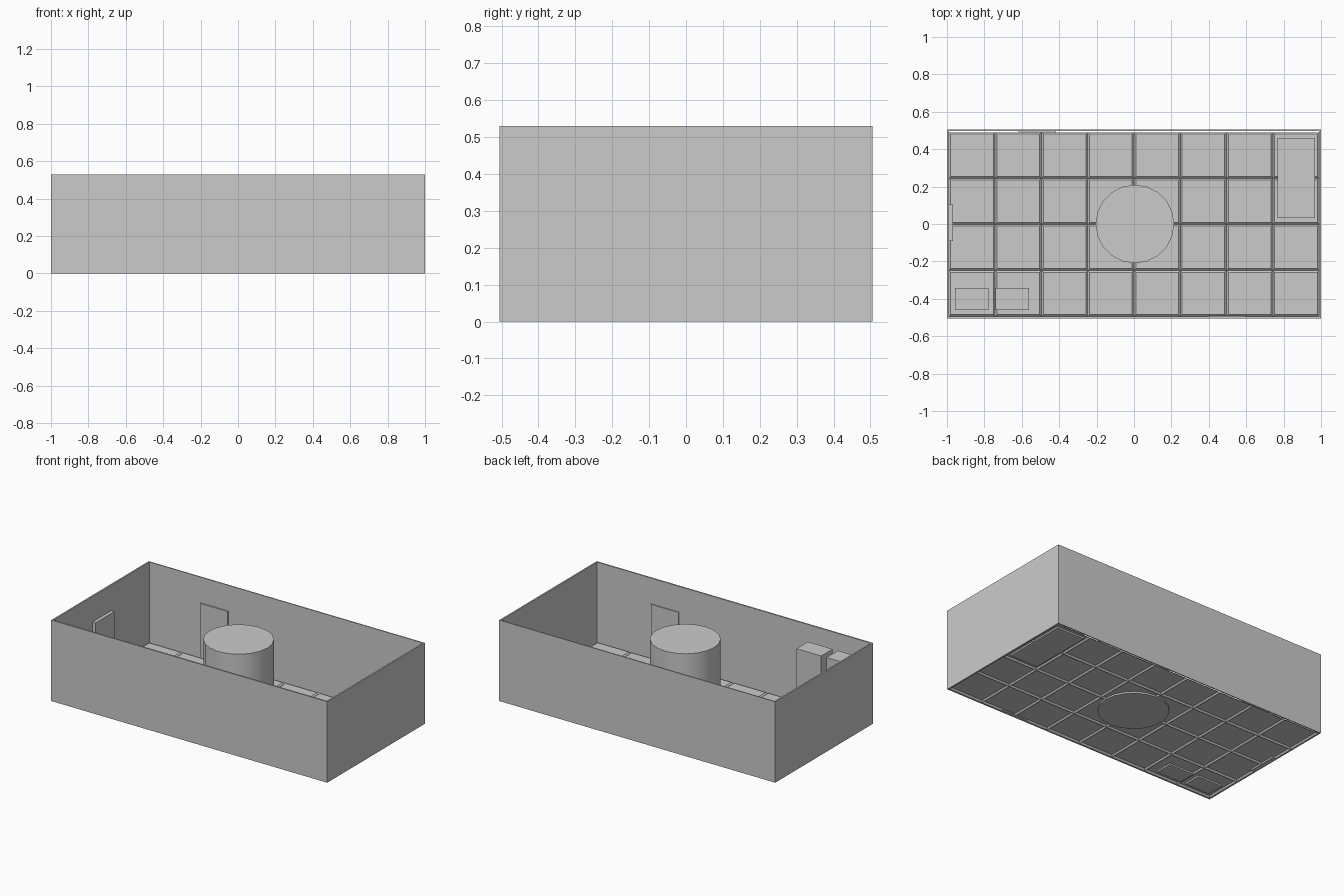
import bpy, bmesh, math

if "Cube" in bpy.data.objects:
    bpy.data.objects.remove(bpy.data.objects["Cube"])


def finish(bm, name):
    bmesh.ops.recalc_face_normals(bm, faces=bm.faces)
    me = bpy.data.meshes.new(name)
    bm.to_mesh(me)
    bm.free()
    ob = bpy.data.objects.new(name, me)
    bpy.context.collection.objects.link(ob)
    return ob


def box(name, x, y, z):
    """Box from (min, max) pairs."""
    bm = bmesh.new()
    bmesh.ops.create_cube(bm, size=1)
    for v in bm.verts:
        for i, (lo, hi) in enumerate((x, y, z)):
            v.co[i] = lo if v.co[i] < 0 else hi
    return finish(bm, name)


# Outer walls, open above and below
H, T = 0.53, 0.01
box("front_wall", (-1, 1), (-0.505, -0.495), (0, H))
box("back_wall", (-1, 1), (0.498, 0.505), (0, H))
box("left_wall", (-1, -1 + T), (-0.495, 0.498), (0, H))
box("right_wall", (1 - T, 1), (-0.495, 0.498), (0, H))

# Floor panels: open shells with sloped borders, leaving a slit at the back
px, py, rim, rise = 0.2475, 0.246, 0.01, 0.01
bm = bmesh.new()
for i in range(8):
    for j in range(4):
        x0, y0 = -0.99 + i * px, -0.494 + j * py
        corners = ((0, 0), (1, 0), (1, 1), (0, 1))
        low = [bm.verts.new((x0 + a * px, y0 + b * py, 0)) for a, b in corners]
        top = [bm.verts.new((x0 + rim + a * (px - 2 * rim),
                             y0 + rim + b * (py - 2 * rim), rise))
               for a, b in corners]
        bm.faces.new(top)
        for k in range(4):
            n = (k + 1) % 4
            bm.faces.new((low[k], low[n], top[n], top[k]))
floor = finish(bm, "floor_panels")
for p in floor.data.polygons:
    if p.normal.z < 0:
        p.flip()

# Central column
bpy.ops.mesh.primitive_cylinder_add(vertices=20, radius=0.21, depth=0.48,
                                    location=(0.005, 0, 0.24))
bpy.context.object.name = "central_column"
bpy.ops.object.shade_smooth_by_angle(angle=math.radians(30))

# Cabinets in the front left corner
for n, x0 in enumerate((-0.957, -0.74)):
    box(f"cabinet_{n + 1}", (x0, x0 + 0.179), (-0.46, -0.342), (0, 0.437))

# Low bench in the back right corner
box("bench", (0.767, 0.968), (0.032, 0.459), (0, 0.16))

# Doors on the inner faces of three walls
box("left_door", (-0.99, -0.968), (-0.09, 0.105), (0, 0.362))
box("back_door", (-0.617, -0.417), (0.489, 0.498), (0, 0.362))
box("front_door", (0.397, 0.597), (-0.495, -0.488), (0, 0.362))
